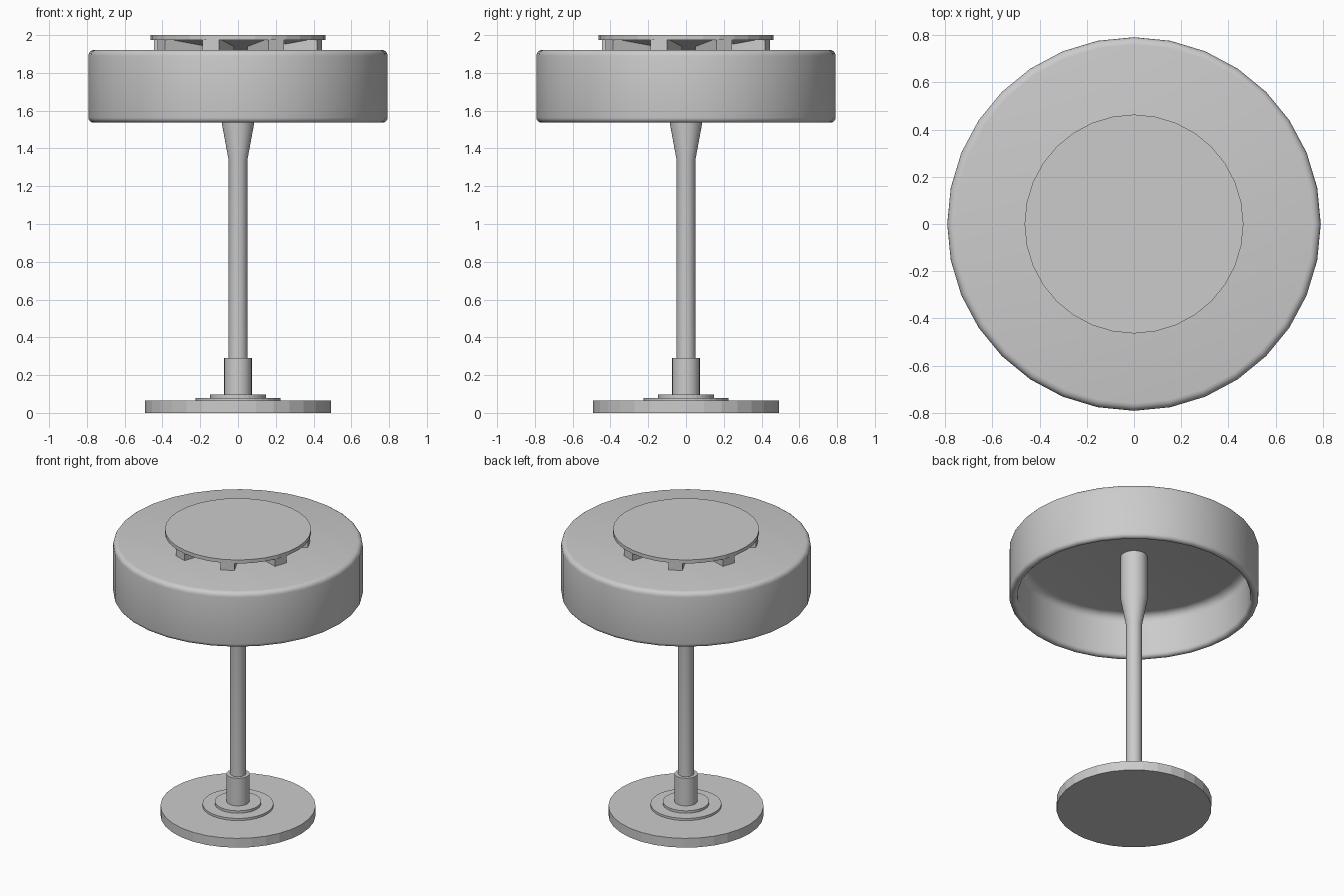
import bpy
import math
from mathutils import Matrix

cube = bpy.data.objects.get("Cube")
if cube:
    bpy.data.objects.remove(cube)

SEGMENTS = 32

grey = bpy.data.materials.new("warm_grey")
grey.use_nodes = True
GREY = (0.6, 0.6, 0.6, 1)
grey.diffuse_color = GREY
grey.node_tree.nodes["Principled BSDF"].inputs["Base Color"].default_value = GREY


def lathe(name, profile, smooth=None):
    """Revolve an (r, z) profile, capping ends that stop off the axis."""
    verts, faces = [], []
    for r, z in profile:
        for i in range(SEGMENTS):
            a = math.tau * i / SEGMENTS
            verts.append((r * math.cos(a), r * math.sin(a), z))
    for k in range(len(profile) - 1):
        for i in range(SEGMENTS):
            j = (i + 1) % SEGMENTS
            low, high = k * SEGMENTS, (k + 1) * SEGMENTS
            faces.append((low + i, low + j, high + j, high + i))
    faces.append(tuple(reversed(range(SEGMENTS))))
    faces.append(tuple(range(len(verts) - SEGMENTS, len(verts))))
    mesh = bpy.data.meshes.new(name)
    mesh.from_pydata(verts, [], faces)
    mesh.materials.append(grey)
    obj = bpy.data.objects.new(name, mesh)
    bpy.context.collection.objects.link(obj)
    if smooth:
        bpy.ops.object.select_all(action='DESELECT')
        obj.select_set(True)
        bpy.context.view_layer.objects.active = obj
        bpy.ops.object.shade_smooth_by_angle(angle=math.radians(smooth))
    return obj


def disc(name, radius, bottom, top, smooth=None):
    return lathe(name, [(radius, bottom), (radius, top)], smooth)


def fillet(r, z, radius, start, steps=4):
    """Quarter-circle profile points around a corner centre."""
    angles = [math.radians(start + 90 * i / steps) for i in range(steps + 1)]
    return [(r + radius * math.cos(a), z + radius * math.sin(a)) for a in angles]


# Foot and stepped rings
disc("base_plate", 0.492, 0, 0.065)
disc("lower_base_ring", 0.225, 0.065, 0.08)
disc("upper_base_ring", 0.147, 0.08, 0.097)

# Stem with collar and flared top
disc("stem_collar", 0.073, 0.097, 0.29, 30)
lathe("stem", [(0.05, 0.29), (0.05, 1.34), (0.085, 1.53), (0.085, 1.84)], 30)

# Hollow shade: ceiling, inner wall, rounded lip, outer wall, rounded shoulder
inner = list(reversed(fillet(0.69, 1.79, 0.05, 0)))
lip = fillet(0.766, 1.563, 0.026, 180) + fillet(0.766, 1.563, 0.026, 270)[1:]
shoulder = fillet(0.76, 1.89, 0.032, 0)
lathe("shade", inner + lip + shoulder, 40)

# Raised cap on radial ribs, with a shallow conical underside
disc("top_cap", 0.464, 1.975, 2.0)
lathe("cap_underside", [(0.1, 1.921), (0.42, 1.976)], 30)
for i in range(8):
    angle = math.tau * i / 8 + math.radians(26.5)
    bpy.ops.mesh.primitive_cube_add(size=1)
    rib = bpy.context.object
    rib.name = f"cap_rib_{i + 1}"
    rib.data.transform(Matrix.Rotation(angle, 4, 'Z')
                       @ Matrix.Translation((0.33, 0, 1.947))
                       @ Matrix.Diagonal((0.25, 0.09, 0.058, 1)))
    rib.data.materials.append(grey)
